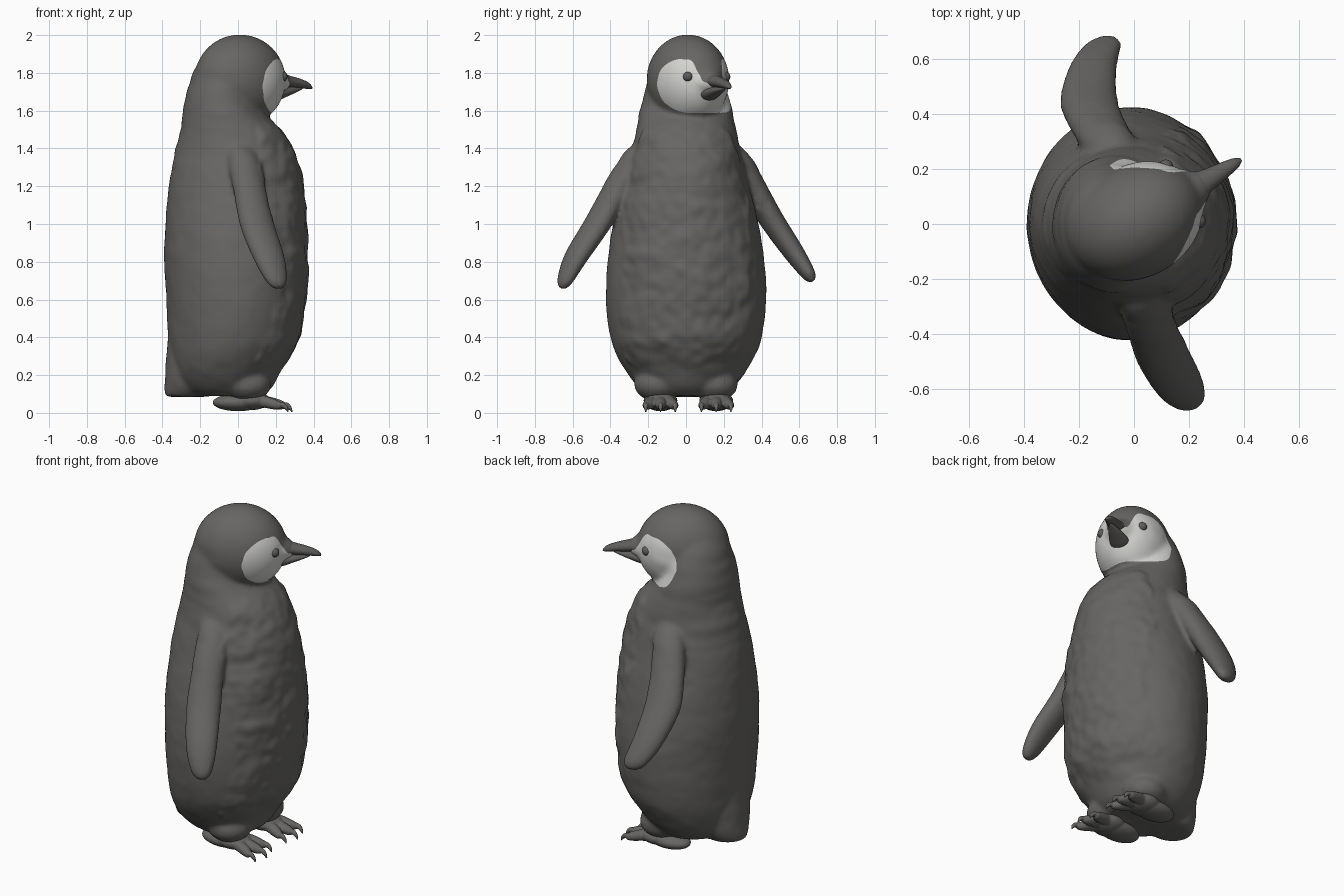
import bpy, bmesh, math
from mathutils import Vector, Matrix, noise

if "Cube" in bpy.data.objects:
    bpy.data.objects.remove(bpy.data.objects["Cube"])

TURN = math.radians(31)                      # the head looks towards +x, turned to +y
FWD = Vector((math.cos(TURN), math.sin(TURN), 0))
SIDE = Vector((-math.sin(TURN), math.cos(TURN), 0))
UP = Vector((0, 0, 1))


def material(name, rgb):
    m = bpy.data.materials.new(name)
    m.diffuse_color = (*rgb, 1)
    m.use_nodes = True
    m.node_tree.nodes["Principled BSDF"].inputs["Base Color"].default_value = m.diffuse_color
    return m


DARK = material("charcoal plumage", (0.135, 0.132, 0.127))
WHITE = material("pale face", (0.66, 0.66, 0.64))
HORN = material("dark horn", (0.115, 0.11, 0.107))


def spline(rows, n=5):
    """Catmull-Rom interpolation of rows of numbers."""
    out = []
    for i in range(len(rows) - 1):
        a, b, c, d = (rows[min(max(i + k, 0), len(rows) - 1)] for k in (-1, 0, 1, 2))
        for s in range(n):
            t = s / n
            out.append([q + 0.5 * t * (r - p + t * (2*p - 5*q + 4*r - w + t * (3*(q - r) + w - p)))
                        for p, q, r, w in zip(a, b, c, d)])
    return out + [list(rows[-1])]


def loft(bm, rings, seg=32):
    """Skin closed rings given as (centre, half axis u, half axis v)."""
    angles = [2 * math.pi * k / seg for k in range(seg)]
    loops = [[bm.verts.new(c + u * math.cos(a) + v * math.sin(a)) for a in angles] for c, u, v in rings]
    for a, b in zip(loops, loops[1:]):
        for k in range(seg):
            j = (k + 1) % seg
            bm.faces.new((a[k], a[j], b[j], b[k]))
    bm.faces.new(loops[0][::-1])
    bm.faces.new(loops[-1])


def limb(bm, rows, seg=24):
    """Tapered limb; rows are (x, y, z, half width, half thickness)."""
    rows = spline(rows)
    d = (Vector(rows[-1][:3]) - Vector(rows[0][:3])).normalized()
    u = d.cross(UP).normalized()
    v = u.cross(d)
    loft(bm, [(Vector(r[:3]), u * r[3], v * r[4]) for r in rows], seg)


def snout(bm, rows):
    """Taper along the head direction; rows are (ahead, height, half width, half height)."""
    loft(bm, [(FWD * h + UP * z, SIDE * w, UP * t) for h, z, w, t in spline(rows)], 24)


def ball(bm, centre, radii, angle=0.0, seg=32):
    m = Matrix.Translation(centre) @ Matrix.Rotation(angle, 4, 'Z') @ Matrix.Diagonal((*radii, 1))
    bmesh.ops.create_uvsphere(bm, u_segments=seg, v_segments=seg // 2, radius=1, matrix=m)


def finish(bm, name, mats, voxel=0, smooth=0):
    bmesh.ops.recalc_face_normals(bm, faces=bm.faces)
    me = bpy.data.meshes.new(name)
    bm.to_mesh(me)
    bm.free()
    ob = bpy.data.objects.new(name, me)
    bpy.context.collection.objects.link(ob)
    bpy.context.view_layer.objects.active = ob
    if voxel:
        r = ob.modifiers.new("fuse", 'REMESH')
        r.mode, r.voxel_size = 'VOXEL', voxel
        bpy.ops.object.modifier_apply(modifier="fuse")
        s = ob.modifiers.new("soften", 'SMOOTH')
        s.factor, s.iterations = 0.5, smooth
        bpy.ops.object.modifier_apply(modifier="soften")
    for m in mats:
        ob.data.materials.append(m)
    ob.data.shade_smooth()
    return ob


def step(a, b, t):
    t = min(max((t - a) / (b - a), 0), 1)
    return t * t * (3 - 2 * t)


# Body: rows are (height, back x, front x, half width)
bm = bmesh.new()
torso = [(0.09, -0.24, 0.13, 0.19), (0.13, -0.30, 0.175, 0.245), (0.20, -0.34, 0.215, 0.305),
         (0.30, -0.36, 0.27, 0.365), (0.40, -0.37, 0.325, 0.40), (0.60, -0.378, 0.355, 0.425),
         (0.80, -0.39, 0.366, 0.415), (1.00, -0.384, 0.36, 0.385), (1.20, -0.367, 0.345, 0.335),
         (1.40, -0.328, 0.295, 0.285), (1.50, -0.304, 0.23, 0.264), (1.60, -0.29, 0.13, 0.247),
         (1.70, -0.272, 0.10, 0.22), (1.80, -0.24, 0.08, 0.185), (1.88, -0.19, 0.05, 0.13)]
loft(bm, [(Vector(((b + f) / 2, 0, z)), Vector(((f - b) / 2, 0, 0)), Vector((0, w, 0)))
          for z, b, f, w in spline(torso)], 64)

# Tail: rows are (height, centre x, half depth, half width)
tail = [(0.085, -0.27, 0.11, 0.09), (0.11, -0.26, 0.13, 0.125), (0.2, -0.235, 0.152, 0.17),
        (0.4, -0.21, 0.163, 0.2), (0.65, -0.2, 0.16, 0.18)]
loft(bm, [(Vector((x, 0, z)), Vector((d, 0, 0)), Vector((0, w, 0))) for z, x, d, w in spline(tail)])

# Head, with the brow tapering into the beak
ball(bm, (0.01, 0.01, 1.76), (0.255, 0.205, 0.243), TURN, 48)
snout(bm, [(0.10, 1.765, 0.15, 0.14), (0.17, 1.765, 0.135, 0.12), (0.23, 1.76, 0.098, 0.085),
           (0.28, 1.755, 0.06, 0.052), (0.31, 1.752, 0.035, 0.03)])

# Flippers, each with its own swing
limb(bm, [(0.0, -0.20, 1.42, 0.07, 0.05), (0.03, -0.28, 1.33, 0.088, 0.065), (0.06, -0.365, 1.19, 0.09, 0.066),
          (0.10, -0.47, 1.0, 0.096, 0.064), (0.165, -0.585, 0.82, 0.088, 0.055),
          (0.205, -0.643, 0.70, 0.06, 0.038), (0.218, -0.662, 0.66, 0.025, 0.018)])
limb(bm, [(-0.04, 0.20, 1.42, 0.07, 0.05), (-0.08, 0.275, 1.34, 0.09, 0.065), (-0.13, 0.355, 1.20, 0.10, 0.066),
          (-0.165, 0.455, 1.02, 0.105, 0.064), (-0.15, 0.57, 0.85, 0.09, 0.055),
          (-0.115, 0.648, 0.735, 0.07, 0.038), (-0.10, 0.672, 0.695, 0.03, 0.018)])

# Short legs under the belly
for s in (-1, 1):
    ball(bm, (0.05, s * 0.15, 0.15), (0.125, 0.125, 0.09))

body = finish(bm, "body", [DARK, WHITE], 0.012, 10)
me = body.data

# Lumpy down, strongest on the raised breast
coords = []
for co, normal in [(v.co.copy(), n.vector.copy()) for v, n in zip(me.vertices, me.vertex_normals)]:
    if abs(co.y) < 0.44 and co.z > 0.1:
        rough = noise.noise(Vector((co.x * 6, co.y * 6, co.z * 9))) + 0.5 * noise.noise(co * 17)
        edge = 0.1 + 0.05 * noise.noise(co * 9)
        breast = step(edge, edge + 0.035, co.x) * step(1.56, 1.46, co.z) * step(0.15, 0.35, co.z)
        breast *= step(0.36, 0.32, abs(co.y))
        head = step(1.55, 1.65, co.z)
        nape = (1 - breast) * step(1.2, 1.35, co.z) * step(1.85, 1.7, co.z) * step(0.1, 0.0, co.x)
        down = breast * (0.005 + 0.013 * rough) + (1 - breast) * (1 - head) * 0.003 * rough
        co = co + normal * (down + nape * 0.007 * noise.noise(Vector((co.x * 3, co.y * 3, co.z * 14))))
    coords.append(co)


# Pale face patch: oval on both cheeks joined under the chin, dark forehead wedge
def is_face(p):
    h, s, z = p.dot(FWD), abs(p.dot(SIDE)), p.z
    if z < 1.585 or h < 0.02 or s > 0.23 or (z > 1.75 and s < 0.06 + 0.25 * (z - 1.75)):
        return False
    return ((min(h, 0.17) - 0.17) / 0.135) ** 2 + ((z - 1.73) / 0.142) ** 2 < 1


pale = [is_face(p.center) for p in me.polygons]
me.polygons.foreach_set("material_index", [int(f) for f in pale])

# Even out the stepped colour border
tally, links = {}, {}
for p, f in zip(me.polygons, pale):
    for key in p.edge_keys:
        tally[key] = tally.get(key, 0) + (1 if f else 0)
for (a, b), n in tally.items():
    if n == 1:
        links.setdefault(a, []).append(b)
        links.setdefault(b, []).append(a)
for _ in range(6):
    moved = {v: coords[v] * 0.5 + (coords[o[0]] + coords[o[1]]) * 0.25 for v, o in links.items() if len(o) == 2}
    for v, co in moved.items():
        coords[v] = co
me.vertices.foreach_set("co", [c for co in coords for c in co])
me.update()

# Eyes
bm = bmesh.new()
for s in (-1, 1):
    n = (FWD * 0.7 + SIDE * s * 0.7)
    c = Vector((0.01, 0.01, 1.78)) + FWD * 0.2 + SIDE * s * 0.122 - n * 0.01
    ball(bm, c, (0.027, 0.027, 0.027), 0, 20)
finish(bm, "eyes", [HORN])

# Beak, slightly open
for name, rows in (
        ("upper_beak", [(0.18, 1.765, 0.065, 0.04), (0.25, 1.765, 0.058, 0.038), (0.31, 1.755, 0.042, 0.032),
                        (0.38, 1.745, 0.03, 0.025), (0.43, 1.733, 0.02, 0.018), (0.456, 1.722, 0.006, 0.006)]),
        ("lower_beak", [(0.16, 1.685, 0.06, 0.04), (0.24, 1.69, 0.055, 0.036), (0.30, 1.70, 0.042, 0.025),
                        (0.36, 1.712, 0.024, 0.014), (0.395, 1.718, 0.006, 0.005)])):
    bm = bmesh.new()
    snout(bm, rows)
    finish(bm, name, [HORN])

# Feet: fleshy pad, three arched toes and hooked claws
for y0, name in ((-0.135, "right_foot"), (0.16, "left_foot")):
    bm = bmesh.new()
    ball(bm, (0.0, y0, 0.055), (0.135, 0.08, 0.046))
    ball(bm, (0.07, y0, 0.065), (0.1, 0.09, 0.05))
    for k in (-1, 0, 1):
        y1, y2, reach = y0 + k * 0.047, y0 + k * 0.078, 0.02 if k == 0 else 0
        limb(bm, [(0.05, y0 + k * 0.03, 0.06, 0.03, 0.032), (0.13, y1, 0.06, 0.032, 0.032),
                  (0.19 + reach, (y1 + y2) / 2, 0.046, 0.03, 0.028), (0.225 + reach, y2, 0.038, 0.019, 0.019)], 16)
        limb(bm, [(0.20 + reach, y2, 0.044, 0.015, 0.015), (0.235 + reach, y2, 0.042, 0.014, 0.015),
                  (0.258 + reach, y2, 0.024, 0.01, 0.011), (0.268 + reach, y2, 0.002, 0.004, 0.004)], 12)
    finish(bm, name, [DARK], 0.006, 3)
